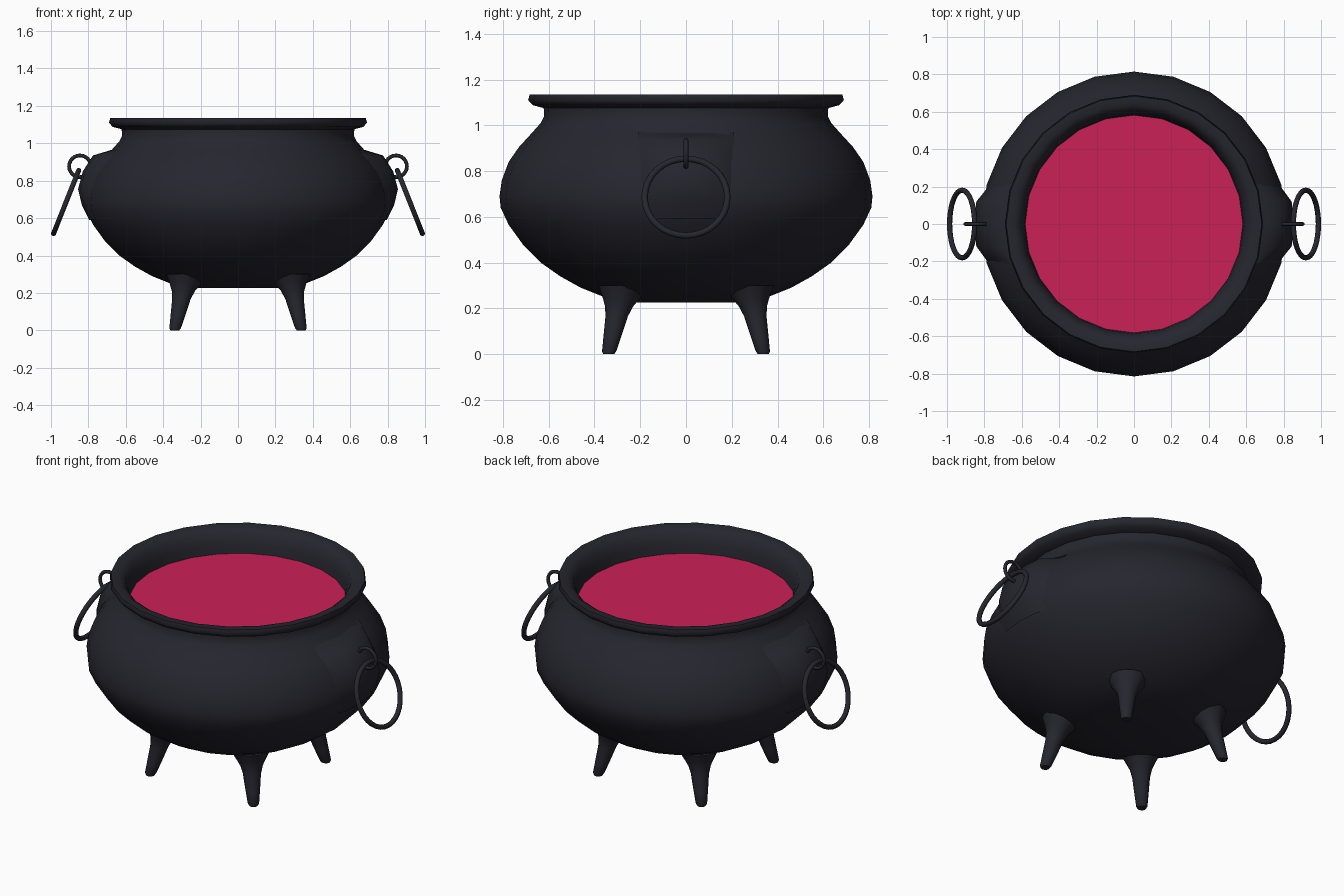
import bpy, bmesh, math
from mathutils import Matrix, Vector

if "Cube" in bpy.data.objects:
    bpy.data.objects.remove(bpy.data.objects["Cube"])


def material(name, rgb):
    m = bpy.data.materials.new(name)
    m.diffuse_color = (*rgb, 1)
    m.use_nodes = True
    m.node_tree.nodes["Principled BSDF"].inputs["Base Color"].default_value = m.diffuse_color
    return m


IRON = material("black_iron", (0.019, 0.019, 0.028))
POTION = material("crimson_potion", (0.60, 0.015, 0.095))


def finish(name, bm, mat, angle=50, normals=True):
    bmesh.ops.remove_doubles(bm, verts=bm.verts, dist=1e-4)
    if normals:
        bmesh.ops.recalc_face_normals(bm, faces=bm.faces)
    me = bpy.data.meshes.new(name)
    bm.to_mesh(me)
    bm.free()
    me.materials.append(mat)
    me.shade_smooth()
    me.set_sharp_from_angle(angle=math.radians(angle))
    ob = bpy.data.objects.new(name, me)
    bpy.context.collection.objects.link(ob)
    return ob


def skin_rings(bm, rings):
    """Join successive closed rings of points with quads."""
    loops = [[bm.verts.new(p) for p in r] for r in rings]
    for a, b in zip(loops, loops[1:]):
        for i in range(len(a)):
            j = (i + 1) % len(a)
            bm.faces.new((a[i], a[j], b[j], b[i]))
    return loops


def circle(r, z, n, cx=0, cy=0):
    return [(cx + r * math.cos(2 * math.pi * i / n),
             cy + r * math.sin(2 * math.pi * i / n), z) for i in range(n)]


def torus(name, major, minor, matrix, n=32, m=10):
    bm = bmesh.new()
    rings = []
    for i in range(n + 1):
        a = 2 * math.pi * i / n
        rings.append([matrix @ Vector((
            (major + minor * math.cos(2 * math.pi * k / m)) * math.cos(a),
            (major + minor * math.cos(2 * math.pi * k / m)) * math.sin(a),
            minor * math.sin(2 * math.pi * k / m))) for k in range(m)])
    skin_rings(bm, rings)
    return finish(name, bm, IRON, 80)


# Pot body with flared rim, lathed from the underside to the inner lip
OUTER = [(0.24, 0.225), (0.36, 0.25), (0.46, 0.29), (0.55, 0.34), (0.635, 0.40),
         (0.71, 0.475), (0.775, 0.565), (0.81, 0.64), (0.815, 0.69), (0.805, 0.76),
         (0.775, 0.84), (0.73, 0.905), (0.675, 0.965), (0.635, 1.01)]
RIM = [(0.62, 1.04), (0.622, 1.075), (0.67, 1.088), (0.69, 1.11), (0.683, 1.135),
       (0.64, 1.135), (0.607, 1.11), (0.588, 1.05), (0.58, 0.985)]
bm = bmesh.new()
loops = skin_rings(bm, [circle(r, z, 24) for r, z in OUTER + RIM])
bm.faces.new(loops[0])
finish("pot_body", bm, IRON, 60)

# Potion surface
bm = bmesh.new()
bm.faces.new([bm.verts.new(p) for p in circle(0.582, 1.0, 24)])
finish("potion_surface", bm, POTION, normals=False)


def body_radius(z):
    for (r0, z0), (r1, z1) in zip(OUTER, OUTER[1:]):
        if z0 <= z <= z1:
            return r0 + (r1 - r0) * (z - z0) / (z1 - z0)


# Handle mounts, loops and hanging rings on both sides
BOSS = [(0.66, 0.97), (0.715, 0.953), (0.775, 0.935), (0.83, 0.85),
        (0.855, 0.755), (0.835, 0.67), (0.795, 0.59)]
for side, s in (("left", -1), ("right", 1)):
    bm = bmesh.new()
    grid = []
    for x, z in BOSS:
        edge = body_radius(z) * 0.955
        grid.append([bm.verts.new((s * px, y, z)) for y, px in
                     ((-0.21, edge), (-0.12, x - 0.012), (0, x),
                      (0.12, x - 0.012), (0.21, edge))])
    for a, b in zip(grid, grid[1:]):
        for i in range(4):
            q = (a[i], b[i], b[i + 1], a[i + 1])
            bm.faces.new(q if s > 0 else q[::-1])
    finish(side + "_handle_mount", bm, IRON, 70, normals=False)

    torus(side + "_handle_loop", 0.058, 0.010,
          Matrix.Translation((s * 0.845, 0, 0.877)) @ Matrix.Rotation(math.pi / 2, 4, 'X'), 24, 8)
    tilt = math.radians(68.3)
    torus(side + "_handle_ring", 0.181, 0.014,
          Matrix.Translation((s * 0.919, 0, 0.686)) @
          Matrix.Rotation(tilt if s > 0 else math.pi - tilt, 4, 'Y'))

# Four splayed feet: (centre offset, radius, height)
LEG = [(0.27, 0.115, 0.30), (0.28, 0.085, 0.25), (0.292, 0.062, 0.21),
       (0.303, 0.049, 0.165), (0.32, 0.040, 0.085), (0.336, 0.031, 0.012),
       (0.338, 0.024, 0.0)]
for fy, depth in ((-1, "front"), (1, "back")):
    for fx, side in ((-1, "left"), (1, "right")):
        bm = bmesh.new()
        loops = skin_rings(bm, [circle(r, z, 12, fx * c, fy * c) for c, r, z in LEG])
        bm.faces.new(loops[0])
        bm.faces.new(loops[-1])
        finish(f"{depth}_{side}_leg", bm, IRON, 50)
